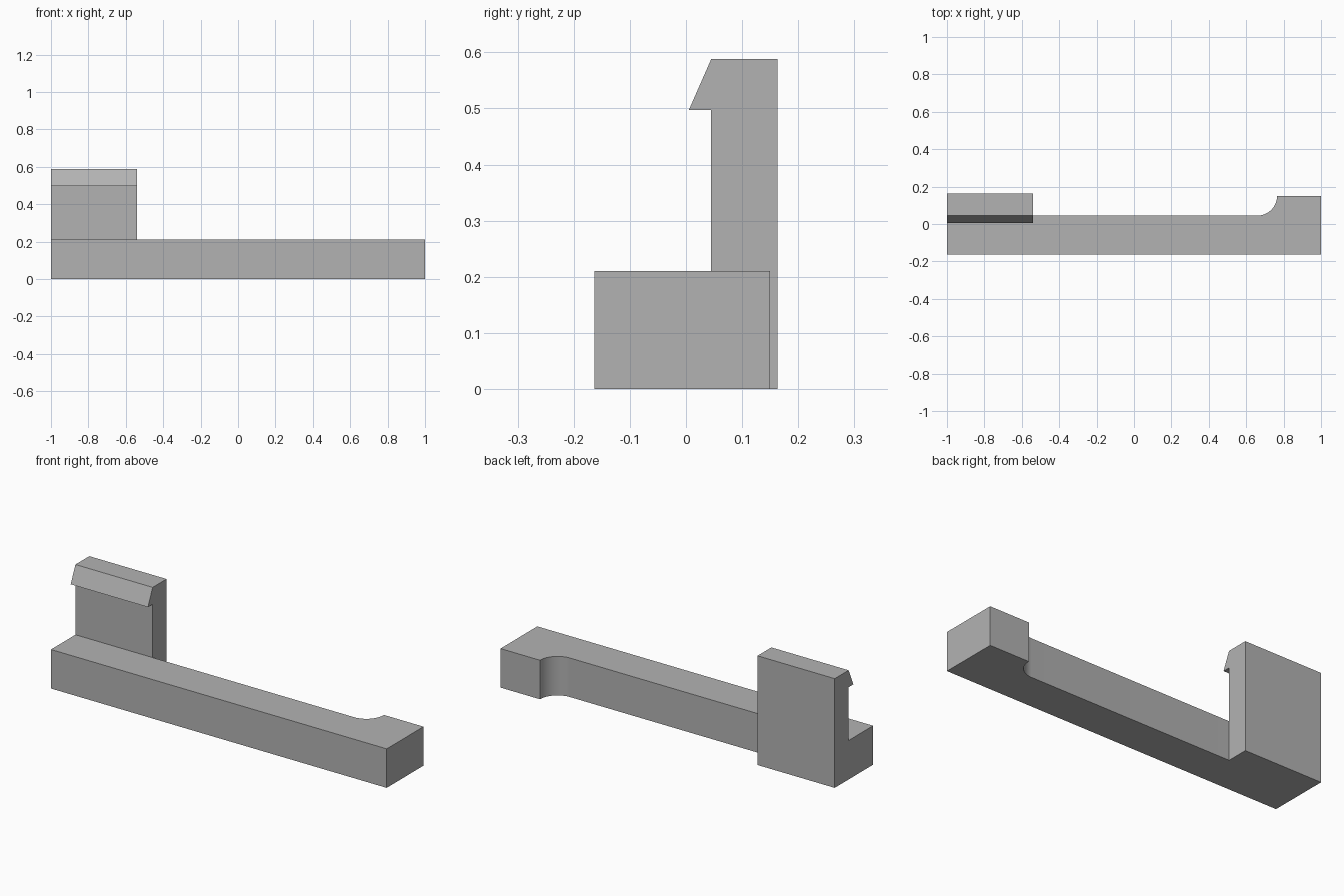
import bpy, bmesh, math
from mathutils import Vector

cube = bpy.data.objects.get("Cube")
if cube:
    bpy.data.objects.remove(cube, do_unlink=True)

grey = bpy.data.materials.new("plain grey")
grey.use_nodes = True
colour = (0.45, 0.45, 0.45, 1)
grey.diffuse_color = colour
grey.node_tree.nodes["Principled BSDF"].inputs["Base Color"].default_value = colour


def prism(name, outline, offset):
    """Extrude a planar outline along the offset vector."""
    bm = bmesh.new()
    base = bm.faces.new([bm.verts.new(p) for p in outline])
    out = bmesh.ops.extrude_face_region(bm, geom=[base], use_keep_orig=True)
    moved = [v for v in out["geom"] if isinstance(v, bmesh.types.BMVert)]
    bmesh.ops.translate(bm, verts=moved, vec=Vector(offset))
    bmesh.ops.recalc_face_normals(bm, faces=bm.faces)
    mesh = bpy.data.meshes.new(name)
    bm.to_mesh(mesh)
    bm.free()
    mesh.materials.append(grey)
    obj = bpy.data.objects.new(name, mesh)
    bpy.context.collection.objects.link(obj)
    return obj


front, back, end_back, clip_back = -0.163, 0.045, 0.15, 0.163
bar_top, clip_top, clip_right = 0.21, 0.588, -0.54

# Bar with a wider right end, joined by a concave fillet
radius = end_back - back
fillet_x = 0.765 - radius
steps = 16
fillet = []
for i in range(steps + 1):
    a = math.pi / 2 * i / steps
    fillet.append((fillet_x + radius * math.cos(a), end_back - radius * math.sin(a), 0))
bar = prism("bar", [(-1, front, 0), (1, front, 0), (1, end_back, 0)]
            + fillet + [(-1, back, 0)], (0, 0, bar_top))

# Upright clip with a barbed lip facing the front
clip_profile = [(clip_back, 0), (clip_back, clip_top), (back, clip_top),
                (0.005, 0.497), (back, 0.497), (back, 0)]
clip = prism("clip", [(-1, y, z) for y, z in clip_profile], (clip_right + 1, 0, 0))

# Fuse the clip to the bar
union = bar.modifiers.new("fuse", "BOOLEAN")
union.operation = "UNION"
union.solver = "EXACT"
union.object = clip
bpy.context.view_layer.objects.active = bar
bar.select_set(True)
bpy.ops.object.modifier_apply(modifier=union.name)
bpy.data.objects.remove(clip, do_unlink=True)
bar.name = "bar_with_clip"

# Merge coplanar faces left by the union
bm = bmesh.new()
bm.from_mesh(bar.data)
bmesh.ops.remove_doubles(bm, verts=bm.verts, dist=0.0001)
bmesh.ops.dissolve_limit(bm, angle_limit=math.radians(1), verts=bm.verts, edges=bm.edges)
bm.to_mesh(bar.data)
bm.free()
bpy.ops.object.shade_smooth_by_angle(angle=math.radians(30))
